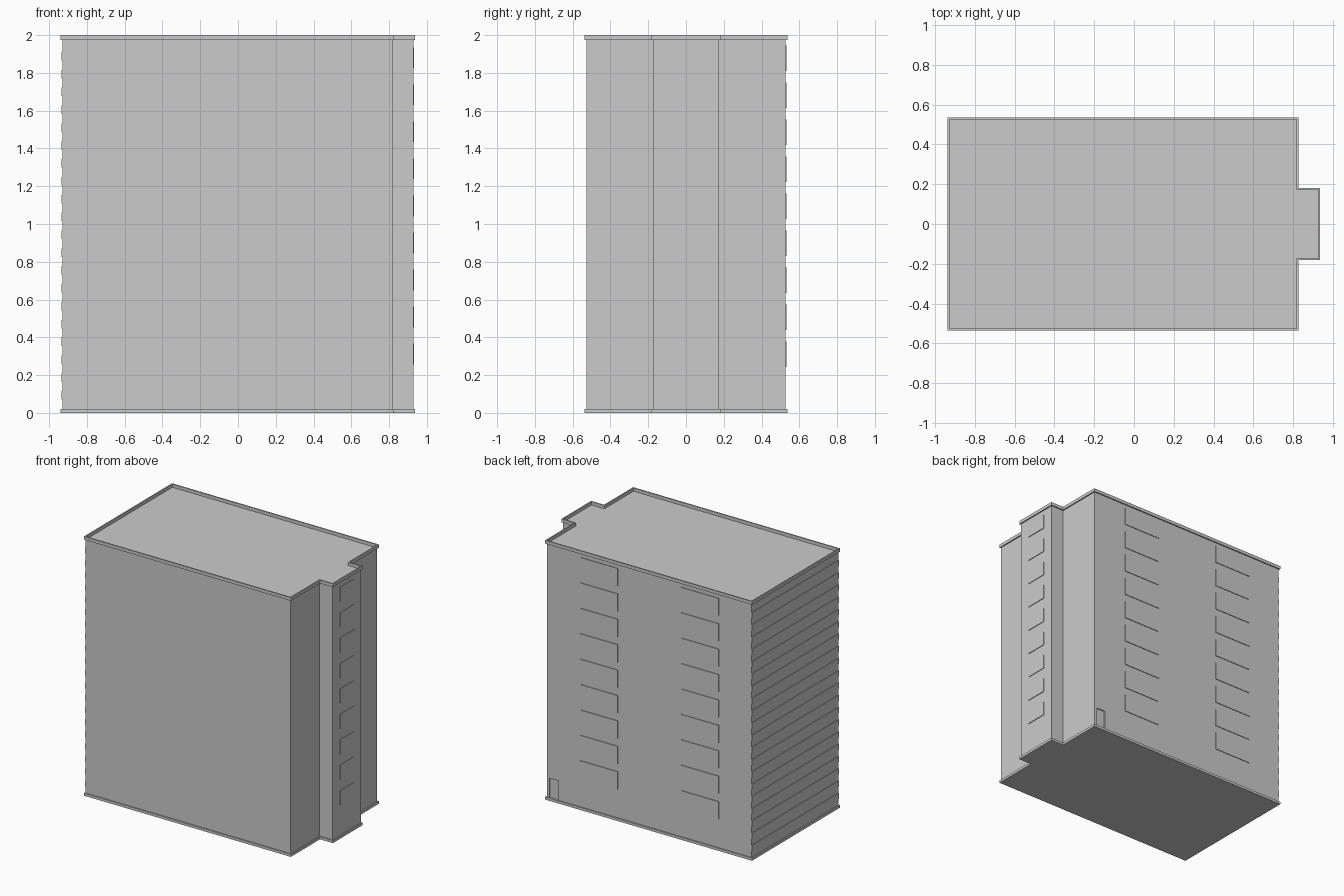
import bpy, bmesh

if "Cube" in bpy.data.objects:
    bpy.data.objects.remove(bpy.data.objects["Cube"])

X0, X1, X2 = -0.93, 0.818, 0.928      # left wall, right wall, stair bay wall
Y, BAY = 0.528, 0.173                 # half depth, half bay width
ROOF, TOP, BASE = 1.975, 2.0, 0.02


def plan(o):
    """Building outline grown outward by o."""
    return [(X0 - o, -Y - o), (X1 + o, -Y - o), (X1 + o, -BAY - o), (X2 + o, -BAY - o),
            (X2 + o, BAY + o), (X1 + o, BAY + o), (X1 + o, Y + o), (X0 - o, Y + o)]


def finish(name, bm):
    bmesh.ops.recalc_face_normals(bm, faces=bm.faces)
    me = bpy.data.meshes.new(name)
    bm.to_mesh(me)
    bm.free()
    ob = bpy.data.objects.new(name, me)
    bpy.context.collection.objects.link(ob)
    return ob


def prism(name, o, z0, z1):
    bm = bmesh.new()
    face = bm.faces.new([bm.verts.new((x, y, z0)) for x, y in plan(o)])
    ext = bmesh.ops.extrude_face_region(bm, geom=[face], use_keep_orig=True)
    verts = [g for g in ext["geom"] if isinstance(g, bmesh.types.BMVert)]
    bmesh.ops.translate(bm, vec=(0, 0, z1 - z0), verts=verts)
    return finish(name, bm)


def ring(name, o_in, o_out, z0, z1):
    bm = bmesh.new()
    loops = [[bm.verts.new((x, y, z)) for x, y in plan(o)]
             for o, z in ((o_in, z0), (o_out, z0), (o_out, z1), (o_in, z1))]
    n = len(loops[0])
    for k in range(4):
        a, b = loops[k], loops[(k + 1) % 4]
        for i in range(n):
            j = (i + 1) % n
            bm.faces.new((a[i], a[j], b[j], b[i]))
    return finish(name, bm)


def boxes(name, specs):
    """One object from several (x0, x1, y0, y1, z0, z1) boxes."""
    bm = bmesh.new()
    for x0, x1, y0, y1, z0, z1 in specs:
        vs = bmesh.ops.create_cube(bm, size=1)["verts"]
        bmesh.ops.scale(bm, vec=(x1 - x0, y1 - y0, z1 - z0), verts=vs)
        bmesh.ops.translate(bm, vec=((x0 + x1) / 2, (y0 + y1) / 2, (z0 + z1) / 2), verts=vs)
    return finish(name, bm)


# Main masses: walls, base course, roof parapet
walls = prism("walls", 0, BASE, ROOF)
prism("base_course", 0.009, 0, BASE)
ring("parapet", -0.001, 0.009, ROOF, TOP)

# Recessed doorway at the back corner
cutter = boxes("door_cutter", [(0.72, 0.795, Y - 0.008, Y + 0.05, -0.05, 0.17)])
cutter.hide_render = True
cutter.hide_viewport = True
cut = walls.modifiers.new("doorway", 'BOOLEAN')
cut.operation = 'DIFFERENCE'
cut.solver = 'EXACT'
cut.object = cutter

# Nine floors of windows: two columns at the back, one on the bay
FLOORS, PITCH = 9, 0.196
for name, xa, xb in (("back_windows_right", 0.21, 0.53), ("back_windows_left", -0.65, -0.33)):
    boxes(name, [(xa, xb, Y - 0.01, Y + 0.005, 1.81 - i * PITCH, 1.945 - i * PITCH)
                 for i in range(FLOORS)])
boxes("bay_windows", [(X2 - 0.01, X2 + 0.005, -0.085, 0.085, 1.825 - i * PITCH, 1.935 - i * PITCH)
                      for i in range(FLOORS)])

# Horizontal bands across the left wall
boxes("left_wall_bands", [(X0 - 0.005, X0 + 0.01, -Y, Y, 0.07 + i * 0.0945, 0.115 + i * 0.0945)
                          for i in range(20)])
